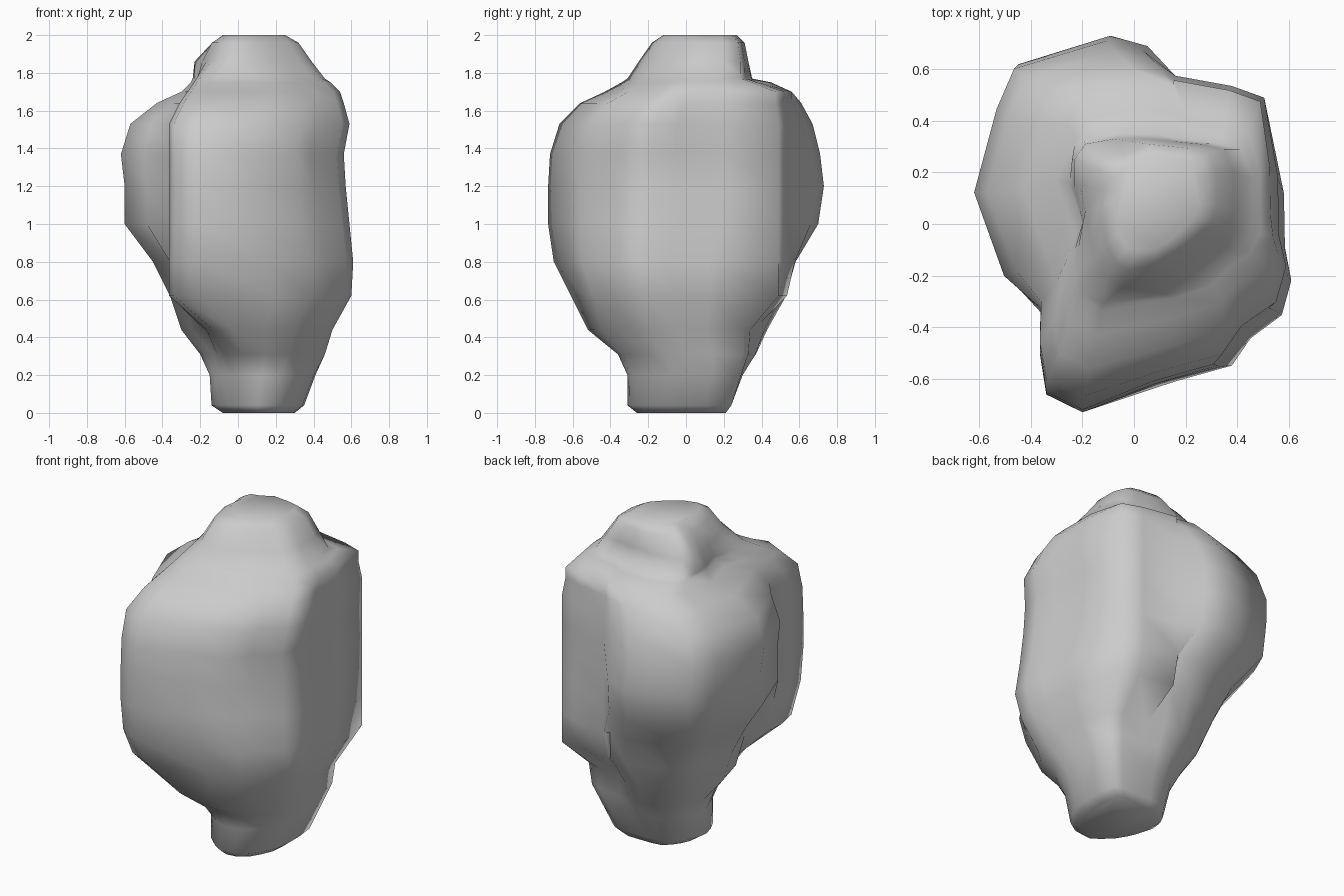
import bpy, bmesh

# Three key outlines seen from above, points matched one to one
body = [(.575, .2), (.58, -.05), (.61, -.18), (.57, -.33), (.43, -.43), (.35, -.55), (.1, -.62),
        (-.2, -.73), (-.34, -.66), (-.365, -.5), (-.36, -.33), (-.49, -.2), (-.61, .13),
        (-.52, .46), (-.45, .62), (-.08, .73), (.07, .69), (.16, .575), (.38, .535), (.505, .49)]
neck = [(.38, .2), (.38, .05), (.36, -.02), (.32, -.06), (.25, -.12), (.18, -.17), (.08, -.22),
        (-.05, -.25), (-.11, -.21), (-.15, -.13), (-.17, -.05), (-.19, .05), (-.21, .15),
        (-.23, .25), (-.19, .31), (-.08, .33), (.05, .33), (.15, .32), (.25, .31), (.34, .29)]
foot = [(.36, .1), (.36, 0), (.35, -.1), (.31, -.18), (.26, -.25), (.18, -.3), (.1, -.31),
        (.03, -.27), (-.05, -.2), (-.1, -.13), (-.13, -.07), (-.15, 0), (-.14, .07),
        (-.11, .13), (-.06, .19), (0, .23), (.08, .24), (.17, .24), (.29, .24), (.345, .22)]

# Levels: z, share of body outline, then x and y extents
lower = [(0, 0, -.08, .3, -.26, .21), (.04, 0, -.14, .35, -.31, .24), (.2, .05, -.15, .41, -.31, .3),
         (.31, .25, -.2, .46, -.36, .37), (.44, .5, -.3, .5, -.52, .43), (.62, .75, -.36, .6, -.61, .53),
         (.8, .92, -.45, .61, -.7, .58)]
upper = [(1, 1, -.6, .59, -.73, .7), (1.2, 1, -.6, .57, -.73, .73), (1.37, 1, -.62, .56, -.72, .71),
         (1.53, .97, -.57, .59, -.67, .67), (1.64, .85, -.43, .56, -.56, .61),
         (1.7, .65, -.3, .54, -.43, .56), (1.75, .4, -.25, .49, -.34, .45),
         (1.77, .1, -.24, .46, -.31, .35), (1.86, 0, -.23, .39, -.25, .33),
         (1.96, 0, -.17, .32, -.18, .31), (2, 0, -.1, .25, -.12, .27)]


def section(end, z, share, x0, x1, y0, y1):
    """Blend an end outline with the body outline and fit it to the extents."""
    pts = [(a[0] + (b[0] - a[0]) * share, a[1] + (b[1] - a[1]) * share) for a, b in zip(end, body)]
    xs, ys = zip(*pts)
    fit = lambda v, vs, lo, hi: lo + (v - min(vs)) / (max(vs) - min(vs)) * (hi - lo)
    pts = [(fit(x, xs, x0, x1), fit(y, ys, y0, y1)) for x, y in pts]
    # upright front left ridge keeps its x, leaning in at the shoulder
    if .6 < z < 1.78:
        lean = 1 if z < 1.6 else 1 - (z - 1.56) * 1.9
        for i in (7, 8, 9, 10):
            pts[i] = (body[i][0] * lean, pts[i][1])
    # upright back right ridge keeps its place
    if .6 < z < 1.72:
        for i in (17, 18, 19):
            k = .97 if z > 1.6 else 1
            ky = .93 if z < .7 and i < 19 else k
            pts[i] = (body[i][0] * k, body[i][1] * ky)
    # rounded back left corner of the crown
    if z > 1.9:
        for i in (12, 13, 14, 15):
            pts[i] = (pts[i][0] * .8, pts[i][1] * .85)
    return pts


# Lumpy boulder lofted through the sections
bm = bmesh.new()
rings = []
for end, levels in ((foot, lower), (neck, upper)):
    for z, *spec in levels:
        rings.append([bm.verts.new((x, y, z)) for x, y in section(end, z, *spec)])
n = len(body)
for a, b in zip(rings, rings[1:]):
    for i in range(n):
        j = (i + 1) % n
        bm.faces.new((a[i], a[j], b[j], b[i]))
bm.faces.new(rings[0])
bm.faces.new(rings[-1])
bmesh.ops.recalc_face_normals(bm, faces=bm.faces)
mesh = bpy.data.meshes.new("boulder")
bm.to_mesh(mesh)
bm.free()
rock = bpy.data.objects.new("boulder", mesh)
bpy.context.collection.objects.link(rock)
bpy.context.view_layer.objects.active = rock
rock.select_set(True)
bpy.ops.object.shade_smooth_by_angle(angle=1.4)
